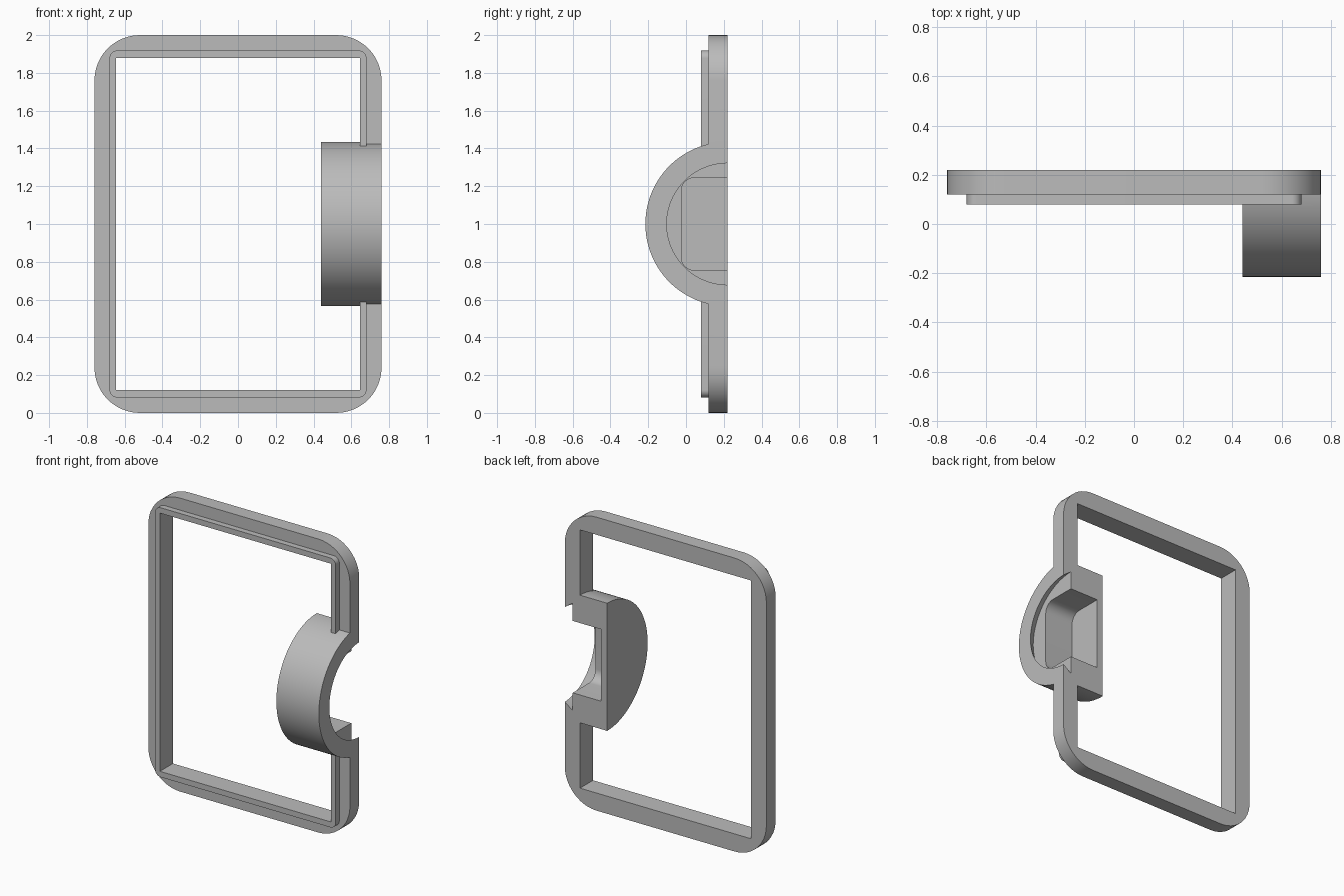
import bpy, bmesh, math
from mathutils import Vector

cube = bpy.data.objects.get("Cube")
if cube:
    bpy.data.objects.remove(cube, do_unlink=True)

grey = bpy.data.materials.new("plain grey")
grey.use_nodes = True
grey.diffuse_color = (0.5, 0.5, 0.5, 1)
grey.node_tree.nodes["Principled BSDF"].inputs["Base Color"].default_value = (0.5, 0.5, 0.5, 1)

BACK = 0.22   # rear plane of the frame
MID = 1.0     # height of the hub axis
SIDE = 0.76   # outer side of the frame


def loft(name, rings):
    """Closed solid through matching rings of points."""
    bm = bmesh.new()
    loops = [[bm.verts.new(p) for p in ring] for ring in rings]
    n = len(loops[0])
    for a, b in zip(loops, loops[1:]):
        for i in range(n):
            j = (i + 1) % n
            bm.faces.new((a[i], a[j], b[j], b[i]))
    bm.faces.new(loops[0][::-1])
    bm.faces.new(loops[-1])
    bmesh.ops.recalc_face_normals(bm, faces=bm.faces[:])
    mesh = bpy.data.meshes.new(name)
    bm.to_mesh(mesh)
    bm.free()
    mesh.materials.append(grey)
    obj = bpy.data.objects.new(name, mesh)
    bpy.context.collection.objects.link(obj)
    return obj


def rounded(w, h, r, steps=12):
    """Rounded rectangle outline of half sizes w, h about the origin."""
    if r == 0:
        return [(w, h), (-w, h), (-w, -h), (w, -h)]
    pts = []
    for k, (sx, sy) in enumerate([(1, 1), (-1, 1), (-1, -1), (1, -1)]):
        for i in range(steps + 1):
            a = math.pi / 2 * (k + i / steps)
            pts.append((sx * (w - r) + r * math.cos(a), sy * (h - r) + r * math.sin(a)))
    return pts


def plate(name, w, h, r, y0, y1):
    """Upright plate facing the front."""
    outline = rounded(w, h, r)
    return loft(name, [[(x, y, MID + z) for x, z in outline] for y in (y0, y1)])


def arc(x, r, start, end, steps):
    """Points on a circle about the hub axis."""
    angles = [start + (end - start) * i / steps for i in range(steps + 1)]
    return [(x, BACK + r * math.cos(a), MID + r * math.sin(a)) for a in angles]


def combine(target, tool, operation):
    mod = target.modifiers.new(operation, "BOOLEAN")
    mod.operation = operation
    mod.solver = "EXACT"
    mod.object = tool
    bpy.ops.object.select_all(action="DESELECT")
    bpy.context.view_layer.objects.active = target
    target.select_set(True)
    bpy.ops.object.modifier_apply(modifier=mod.name)
    bpy.data.objects.remove(tool, do_unlink=True)


# Rectangular frame with a raised inner lip
frame = plate("frame", SIDE, 1.0, 0.24, 0.12, BACK)
combine(frame, plate("lip", 0.68, 0.918, 0.04, 0.08, 0.15), "UNION")
combine(frame, plate("opening", 0.645, 0.88, 0, -0.5, 0.5), "DIFFERENCE")

# Half-round hub on the left side
hub = loft("hub", [arc(x, 0.435, math.pi / 2, 1.5 * math.pi, 64) for x in (0.44, SIDE)])
combine(frame, hub, "UNION")

# Undercut round recess, wider inside than at the rim
full = 2 * math.pi
recess = loft("recess", [arc(x, r, 0, full * 95 / 96, 95)
                         for x, r in ((0.70, 0.367), (SIDE + 0.02, 0.307))])
combine(frame, recess, "DIFFERENCE")

# Deeper pocket with rounded front corners, open at the back
outline = rounded(0.245, 0.245, 0.07)
pocket = loft("pocket", [[(x, BACK + y, MID + z) for y, z in outline] for x in (0.485, 0.73)])
combine(frame, pocket, "DIFFERENCE")

bpy.ops.object.select_all(action="DESELECT")
frame.select_set(True)
bpy.context.view_layer.objects.active = frame
bpy.ops.object.shade_smooth_by_angle(angle=math.radians(30))
frame.name = "frame_with_hub"
